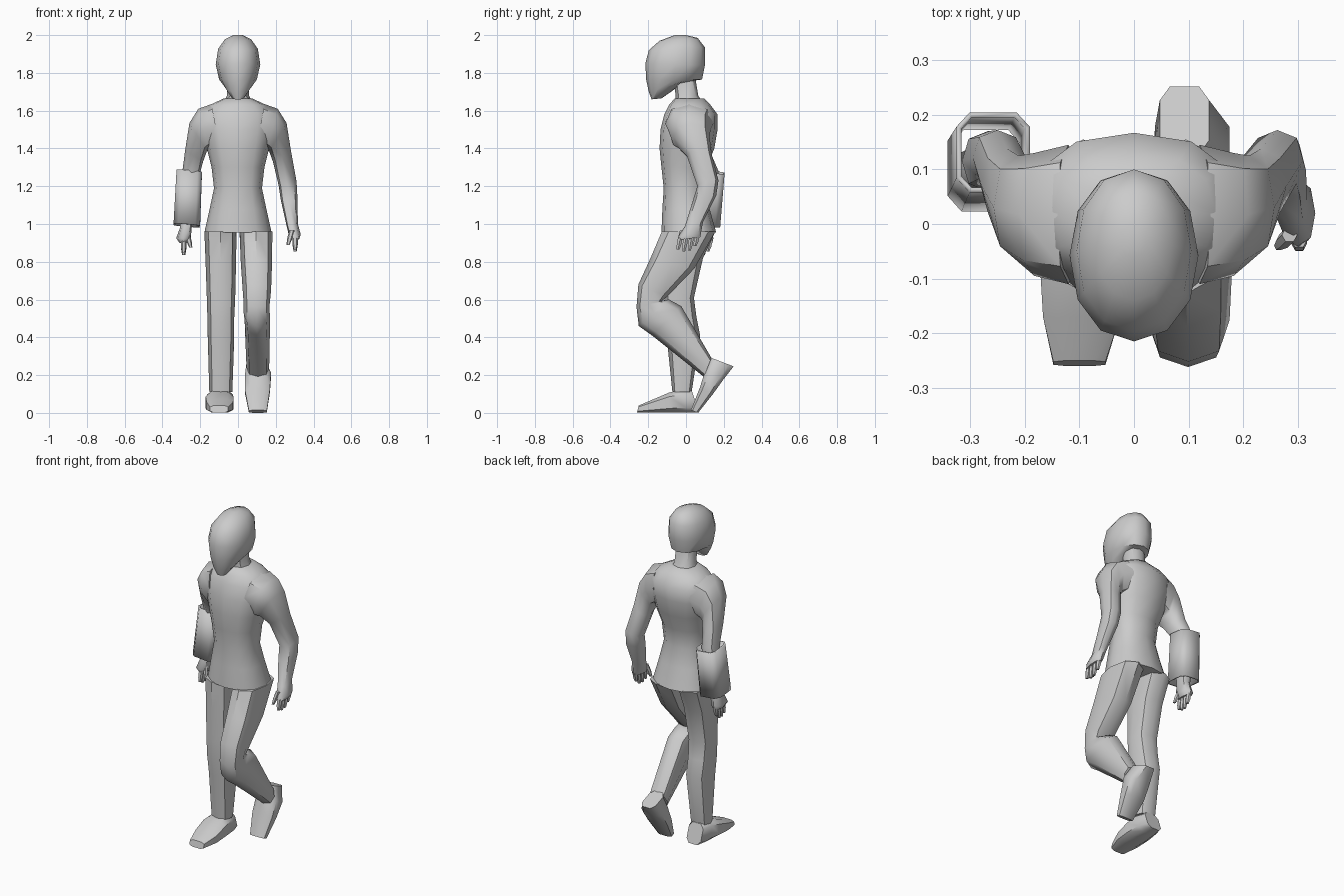
import bpy, bmesh, math
from mathutils import Vector


def loft(name, rings, n=8, e=0.85, s=1, phase=0.0, caps=True, sharp=50):
    """Skin rings (x0, x1, front y, front z, back y, back z[, half z rise toward x1])."""
    bm = bmesh.new()
    loops = []
    for x0, x1, y0, z0, y1, z1, *rise in rings:
        c = Vector(((x0 + x1) / 2, (y0 + y1) / 2, (z0 + z1) / 2))
        u = Vector(((x1 - x0) / 2, 0, rise[0] if rise else 0))
        v = Vector((0, (y1 - y0) / 2, (z1 - z0) / 2))
        loop = []
        for i in range(n):
            a = phase + 2 * math.pi * i / n
            ca, sa = round(math.cos(a), 6), round(math.sin(a), 6)
            p = c + u * math.copysign(abs(ca) ** e, ca) + v * math.copysign(abs(sa) ** e, sa)
            loop.append(bm.verts.new((p.x * s, p.y, p.z)))
        loops.append(loop)
    for a, b in zip(loops, loops[1:]):
        for i in range(n):
            j = (i + 1) % n
            bm.faces.new((a[i], a[j], b[j], b[i]))
    if caps:
        bm.faces.new(loops[0])
        bm.faces.new(loops[-1])
    bmesh.ops.recalc_face_normals(bm, faces=bm.faces)
    me = bpy.data.meshes.new(name)
    bm.to_mesh(me)
    bm.free()
    me.shade_smooth()
    me.set_sharp_from_angle(angle=math.radians(sharp))
    ob = bpy.data.objects.new(name, me)
    bpy.context.collection.objects.link(ob)
    return ob


def level(w, y0, y1, z):
    return (-w, w, y0, z, y1, z)


# Head: rings tilt so the chin juts forward and down
loft("head", [
    (-.03, .03, -.182, 1.66, -.13, 1.665),
    (-.072, .072, -.197, 1.70, .0, 1.755),
    (-.10, .10, -.211, 1.765, .085, 1.765),
    (-.118, .118, -.215, 1.85, .10, 1.84),
    (-.105, .105, -.197, 1.92, .10, 1.935),
    (-.07, .07, -.14, 1.97, .062, 1.985),
    (-.025, .025, -.06, 2.0, .0, 2.0)], n=12, e=.95, sharp=60)

# Neck and torso
loft("neck", [level(.09, -.06, .10, 1.62), level(.058, -.055, .065, 1.68),
              level(.055, -.07, .045, 1.80)])
loft("torso", [
    level(.178, -.13, .16, .955), level(.15, -.125, .125, 1.08),
    level(.127, -.118, .10, 1.19), level(.14, -.13, .11, 1.30),
    level(.165, -.14, .15, 1.40), level(.19, -.135, .167, 1.50),
    level(.19, -.115, .167, 1.58), level(.15, -.09, .13, 1.63),
    level(.075, -.06, .095, 1.665)], n=12)

# Arms: shared shoulder, separate lower arm poses
shoulder = [
    (.10, .14, -.11, 1.53, .145, 1.53, .105),
    (.155, .21, -.095, 1.50, .13, 1.50, .11),
    (.165, .257, -.065, 1.46, .125, 1.46, .075),
    (.185, .28, .005, 1.36, .138, 1.36, .03)]
swung = [
    (.215, .31, .06, 1.20, .172, 1.23, .01),
    (.225, .315, .035, 1.12, .16, 1.15),
    (.255, .317, -.005, .99, .09, 1.01),
    (.268, .332, -.04, .935, .08, .955),
    (.28, .325, -.045, .915, .075, .93)]
hanging = [
    (.205, .295, .07, 1.25, .172, 1.28, .01),
    (.22, .315, .06, 1.13, .17, 1.14),
    (.245, .307, .055, .98, .135, .98),
    (.25, .327, .035, .925, .145, .925),
    (.265, .31, .045, .90, .14, .90)]


def digit(name, s, a, b, r):
    rings = []
    for t, k in ((0, 1), (.55, 1), (1, .6)):
        p = Vector(a).lerp(Vector(b), t)
        rings.append((p.x - r * k, p.x + r * k, p.y - r * k, p.z, p.y + r * k, p.z))
    loft(name, rings, n=6, e=.9, s=s)


def arm(side, s, lower):
    loft(side + "_arm", shoulder + lower, s=s)
    x0, x1, y0, z0, y1, z1 = lower[-1][:6]
    xc = (x0 + x1) / 2
    for i in range(4):
        t = (i + .5) / 4
        y = y0 + (y1 - y0) * t
        z = z0 + (z1 - z0) * t + .01
        drop = (.062, .075, .075, .055)[i]
        digit(f"{side}_finger_{i + 1}", s, (xc, y, z), (xc, y - .012, z - drop), .014)
    digit(side + "_thumb", s, (x0 + .005, y0 + .025, z0 + .05), (x0 - .015, y0 + .005, z0 - .025), .014)


arm("left", 1, swung)
arm("right", -1, hanging)

# Chamfered open cuff around the right forearm
cuff = loft("forearm_cuff", [
    (.188, .328, .055, 1.285, .207, 1.268, .006),
    (.198, .344, .02, 1.0, .184, .985, .006)],
    e=.5, s=-1, phase=math.pi / 8, caps=False, sharp=20)
shell = cuff.modifiers.new("thickness", 'SOLIDIFY')
shell.thickness = .01

# Standing leg (right) and lifted leg (left)
loft("right_leg", [
    (.008, .178, -.125, .96, .155, .96),
    (.01, .172, -.12, .80, .09, .82),
    (.015, .165, -.115, .60, .042, .61),
    (.02, .162, -.115, .50, .055, .51),
    (.02, .16, -.10, .38, .075, .41),
    (.03, .152, -.072, .11, .03, .11)], s=-1)
loft("left_leg", [
    (.008, .182, -.128, .96, .155, .96),
    (.015, .18, -.19, .815, .045, .765),
    (.025, .175, -.252, .68, -.10, .615),
    (.03, .168, -.262, .56, -.125, .595),
    (.03, .168, -.25, .46, -.09, .60),
    (.035, .17, -.18, .41, -.025, .565),
    (.045, .165, .095, .19, .135, .29)])

# Feet, heel to toe; each ring runs from instep to sole
loft("right_foot", [
    (.045, .145, .03, .12, .07, .0),
    (.025, .165, -.03, .125, .01, .0),
    (.02, .175, -.09, .11, -.08, .0),
    (.022, .17, -.17, .075, -.17, .0),
    (.05, .15, -.25, .04, -.26, .0)], e=.6, s=-1, phase=math.pi / 8)
loft("left_foot", [
    (.045, .14, .125, .295, .255, .245),
    (.035, .178, .10, .225, .20, .175),
    (.033, .172, .07, .13, .145, .10),
    (.055, .155, .025, .015, .065, .0)], e=.6, phase=math.pi / 8)
